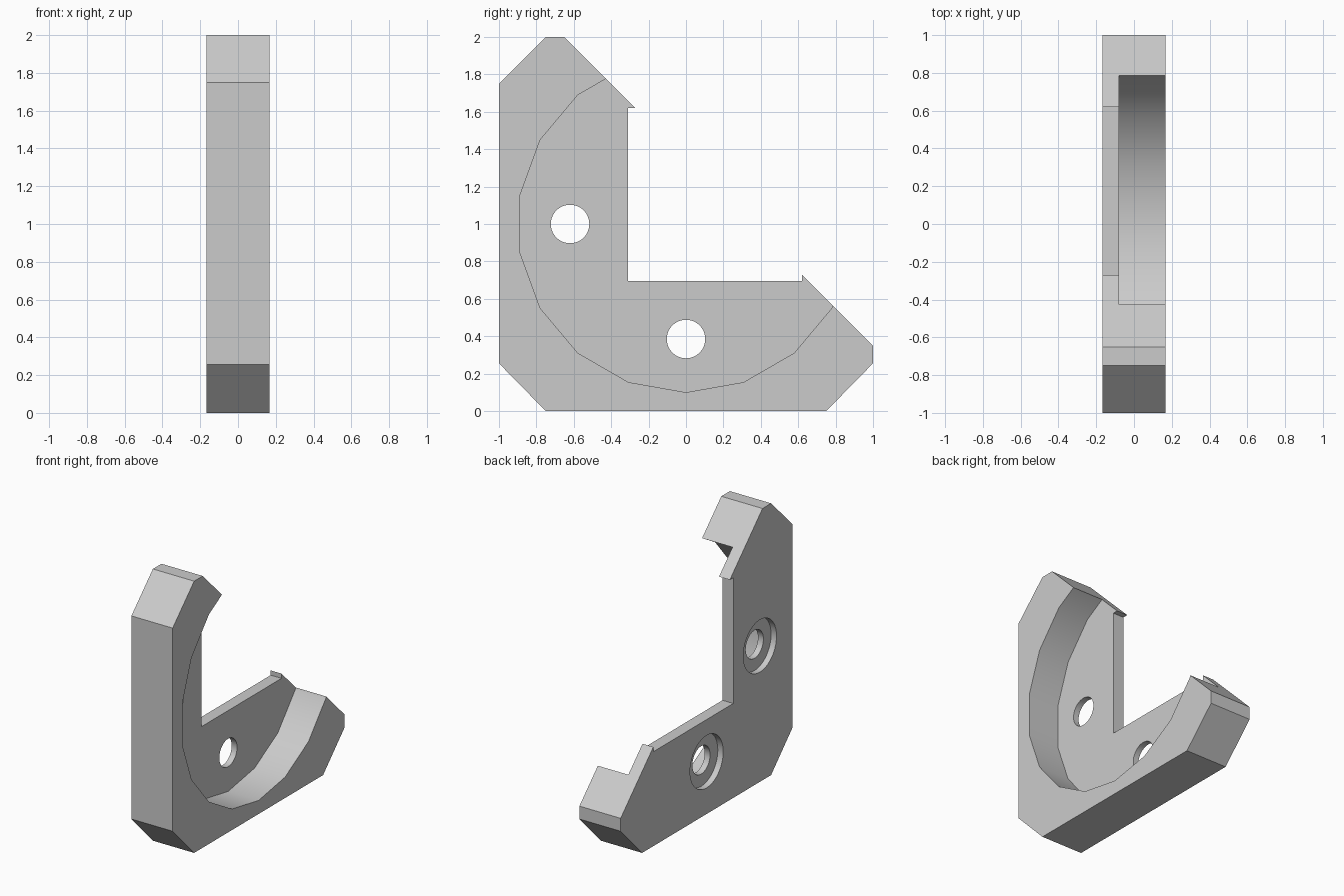
import bpy
import bmesh
import math

cube = bpy.data.objects.get("Cube")
if cube:
    bpy.data.objects.remove(cube, do_unlink=True)

HALF = 0.168      # half thickness of the bracket
FLOOR = -0.08     # inner face of the thin web
SEAT = -0.124     # bottom of the screw recesses

grey = bpy.data.materials.new("plain grey")
grey.use_nodes = True
colour = (0.6, 0.6, 0.6, 1)
grey.diffuse_color = colour
grey.node_tree.nodes["Principled BSDF"].inputs["Base Color"].default_value = colour


def prism(name, outline, x0, x1):
    """Extrude a (y, z) outline along x."""
    bm = bmesh.new()
    face = bm.faces.new([bm.verts.new((x0, y, z)) for y, z in outline])
    new = bmesh.ops.extrude_face_region(bm, geom=[face])["geom"]
    verts = [v for v in new if isinstance(v, bmesh.types.BMVert)]
    bmesh.ops.translate(bm, verts=verts, vec=(x1 - x0, 0, 0))
    bmesh.ops.recalc_face_normals(bm, faces=bm.faces)
    mesh = bpy.data.meshes.new(name)
    bm.to_mesh(mesh)
    bm.free()
    obj = bpy.data.objects.new(name, mesh)
    bpy.context.collection.objects.link(obj)
    mesh.materials.append(grey)
    return obj


def circle(y, z, radius, sides):
    """Regular polygon with one corner at the bottom."""
    angles = [2 * math.pi * i / sides - math.pi / 2 for i in range(sides)]
    return [(y + radius * math.cos(a), z + radius * math.sin(a)) for a in angles]


# Chamfered L-shaped body with hooked tips
body = prism("corner_bracket", [
    (-0.75, 2), (-1, 1.75), (-1, 0.255), (-0.75, 0), (0.75, 0), (1, 0.255),
    (1, 0.35), (0.62, 0.73), (0.62, 0.695), (-0.31, 0.695),
    (-0.31, 1.62), (-0.27, 1.62), (-0.65, 2)], -HALF, HALF)

# Round pocket, then a through hole and recess for each screw
cutters = [prism("pocket_cutter", circle(0, 1, 0.9, 18), FLOOR, 0.4)]
for y, z in ((-0.62, 1.0), (0, 0.385)):
    cutters.append(prism("hole_cutter", circle(y, z, 0.103, 40), -0.4, 0.4))
    cutters.append(prism("recess_cutter", circle(y, z, 0.193, 40), -0.4, SEAT))

bpy.ops.object.select_all(action="DESELECT")
bpy.context.view_layer.objects.active = body
body.select_set(True)
for cutter in cutters:
    cutter.hide_render = True
    mod = body.modifiers.new("cut", "BOOLEAN")
    mod.operation = "DIFFERENCE"
    mod.solver = "EXACT"
    mod.object = cutter
    bpy.ops.object.modifier_apply(modifier=mod.name)
    bpy.data.objects.remove(cutter, do_unlink=True)

bpy.ops.object.shade_smooth_by_angle(angle=math.radians(30))
